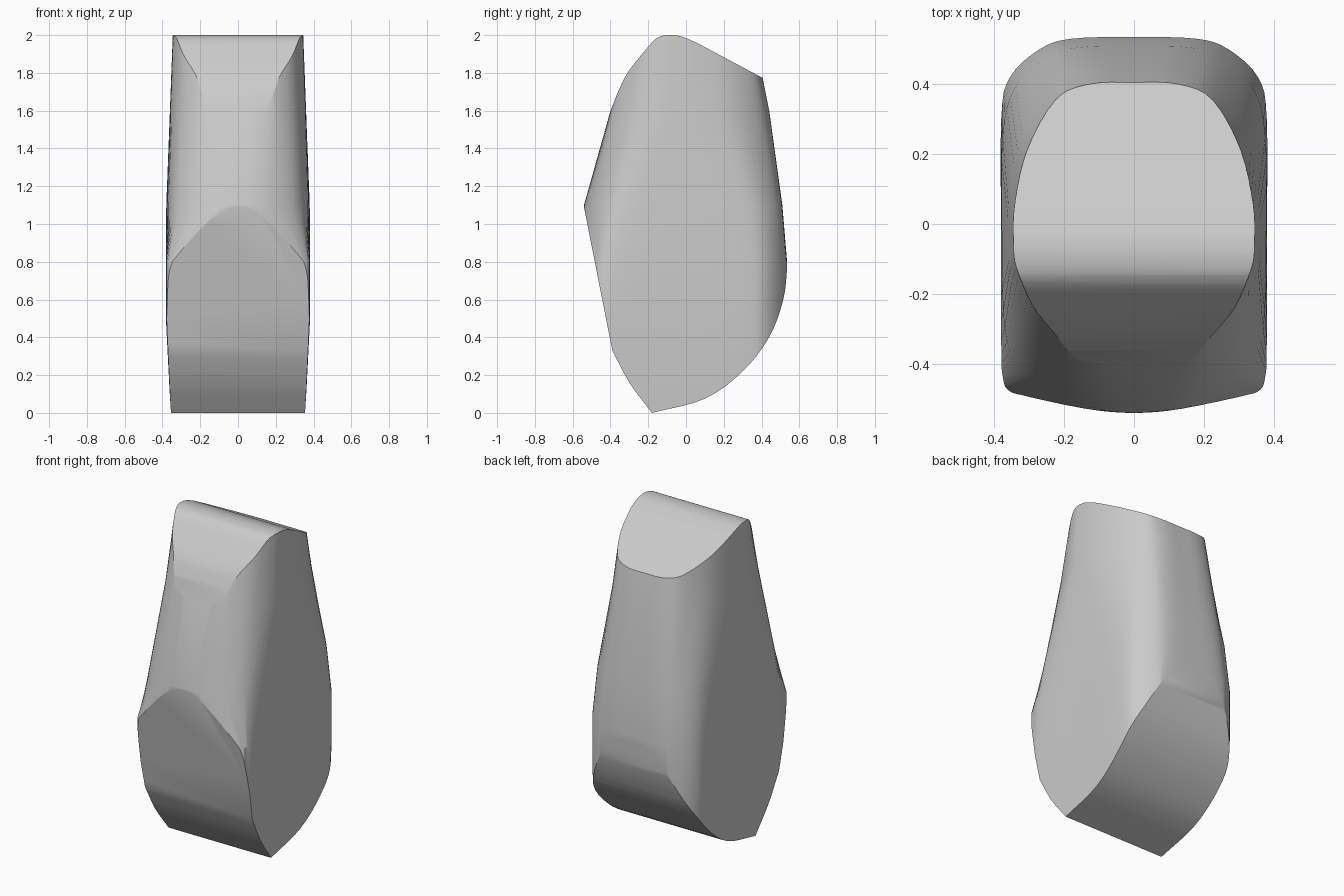
import bpy
import bmesh
from mathutils import Vector

if "Cube" in bpy.data.objects:
    bpy.data.objects.remove(bpy.data.objects["Cube"], do_unlink=True)

# Plain grey finish
grey = bpy.data.materials.new("plain_grey")
grey.use_nodes = True
colour = (0.6, 0.6, 0.6, 1)
grey.diffuse_color = colour
grey.node_tree.nodes["Principled BSDF"].inputs["Base Color"].default_value = colour


def make_object(name, bm):
    bmesh.ops.recalc_face_normals(bm, faces=bm.faces)
    mesh = bpy.data.meshes.new(name)
    bm.to_mesh(mesh)
    bm.free()
    mesh.materials.append(grey)
    obj = bpy.data.objects.new(name, mesh)
    bpy.context.collection.objects.link(obj)
    return obj


def smooth_path(points, steps):
    """Catmull-Rom samples through an open list of points."""
    pts = [Vector(p) for p in points]
    padded = [2 * pts[0] - pts[1]] + pts + [2 * pts[-1] - pts[-2]]
    result = []
    for a, b, c, d in zip(padded, padded[1:], padded[2:], padded[3:]):
        for i in range(steps):
            t = i / steps
            result.append(0.5 * (2 * b + (c - a) * t
                                 + (2 * a - 5 * b + 4 * c - d) * t ** 2
                                 + (3 * b - a - 3 * c + d) * t ** 3))
    result.append(pts[-1])
    return result


def full_outline(half, steps=4):
    """Mirror a half outline, front centre to back centre, into a closed smooth loop."""
    mirrored = [(-x, y) for x, y in reversed(half[1:-1])]
    loop = list(half) + mirrored
    n = len(half)
    wrapped = loop[-2:] + loop + loop[:3]
    path = smooth_path(wrapped, steps)
    return path[2 * steps:(2 + len(loop)) * steps]


def loft(name, sections):
    bm = bmesh.new()
    rings = [[bm.verts.new((p.x, p.y, z)) for p in outline] for z, outline in sections]
    for low, high in zip(rings, rings[1:]):
        for i in range(len(low)):
            j = (i + 1) % len(low)
            bm.faces.new((low[i], low[j], high[j], high[i]))
    bm.faces.new(rings[0])
    bm.faces.new(rings[-1])
    return make_object(name, bm)


def side_prism(name, profile, half_width):
    bm = bmesh.new()
    left, right = [[bm.verts.new((x, p[0], p[1])) for p in profile]
                   for x in (half_width, -half_width)]
    for i in range(len(profile)):
        j = (i + 1) % len(profile)
        bm.faces.new((left[i], left[j], right[j], right[i]))
    bm.faces.new(left)
    bm.faces.new(right)
    return make_object(name, bm)


# Plan outlines of the tapering, round-cornered body
base = [(0, -.56), (.2, -.54), (.345, -.485), (.375, -.44), (.38, -.33), (.38, -.05),
        (.38, .3), (.355, .42), (.27, .5), (.18, .53), (0, .535)]
waist = [(0, -.54), (.12, -.525), (.24, -.47), (.33, -.4), (.37, -.3), (.378, -.05),
         (.376, .25), (.34, .39), (.25, .475), (.16, .505), (0, .51)]
shoulder = [(0, -.4), (.14, -.395), (.22, -.37), (.3, -.29), (.35, -.16), (.36, -.05),
            (.355, .08), (.32, .25), (.23, .39), (.13, .435), (0, .44)]
crown = [(0, -.3), (.14, -.295), (.22, -.25), (.29, -.2), (.335, -.12), (.343, -.05),
         (.338, .05), (.3, .18), (.22, .31), (.13, .345), (0, .35)]
foot = [(x * .92, y) for x, y in base]
body = loft("body", [(z, full_outline(half)) for z, half in (
    (-.1, foot), (.5, base), (.8, base), (1.1, waist), (1.6, shoulder), (2.05, crown))])

# Side profile that cuts the curved underside, flat lower front and sloping roof
underside = smooth_path([(-.18, 0), (.1, .075), (.3, .22), (.44, .4), (.515, .6), (.537, .78)], 4)
roof = smooth_path([(-.36, 1.7), (-.31, 1.8), (-.22, 1.915), (-.16, 1.98), (-.1, 2), (-.03, 1.994),
                    (.05, 1.963)], 4)
toe = smooth_path([(-.39, .33), (-.3, .16), (-.18, 0)], 3)
profile = (underside + [(.65, .9), (.65, 1.643)] + list(reversed(roof))
           + [(-.56, 1.19)] + toe[:-1])
cutter = side_prism("profile_cutter", profile, .6)

cut = body.modifiers.new("side_profile", "BOOLEAN")
cut.operation = "INTERSECT"
cut.solver = "EXACT"
cut.object = cutter
bpy.ops.object.select_all(action="DESELECT")
body.select_set(True)
bpy.context.view_layer.objects.active = body
bpy.ops.object.modifier_apply(modifier=cut.name)
bpy.data.objects.remove(cutter, do_unlink=True)

# Soft shading with crisp creases
bpy.ops.object.shade_smooth_by_angle(angle=.34)
